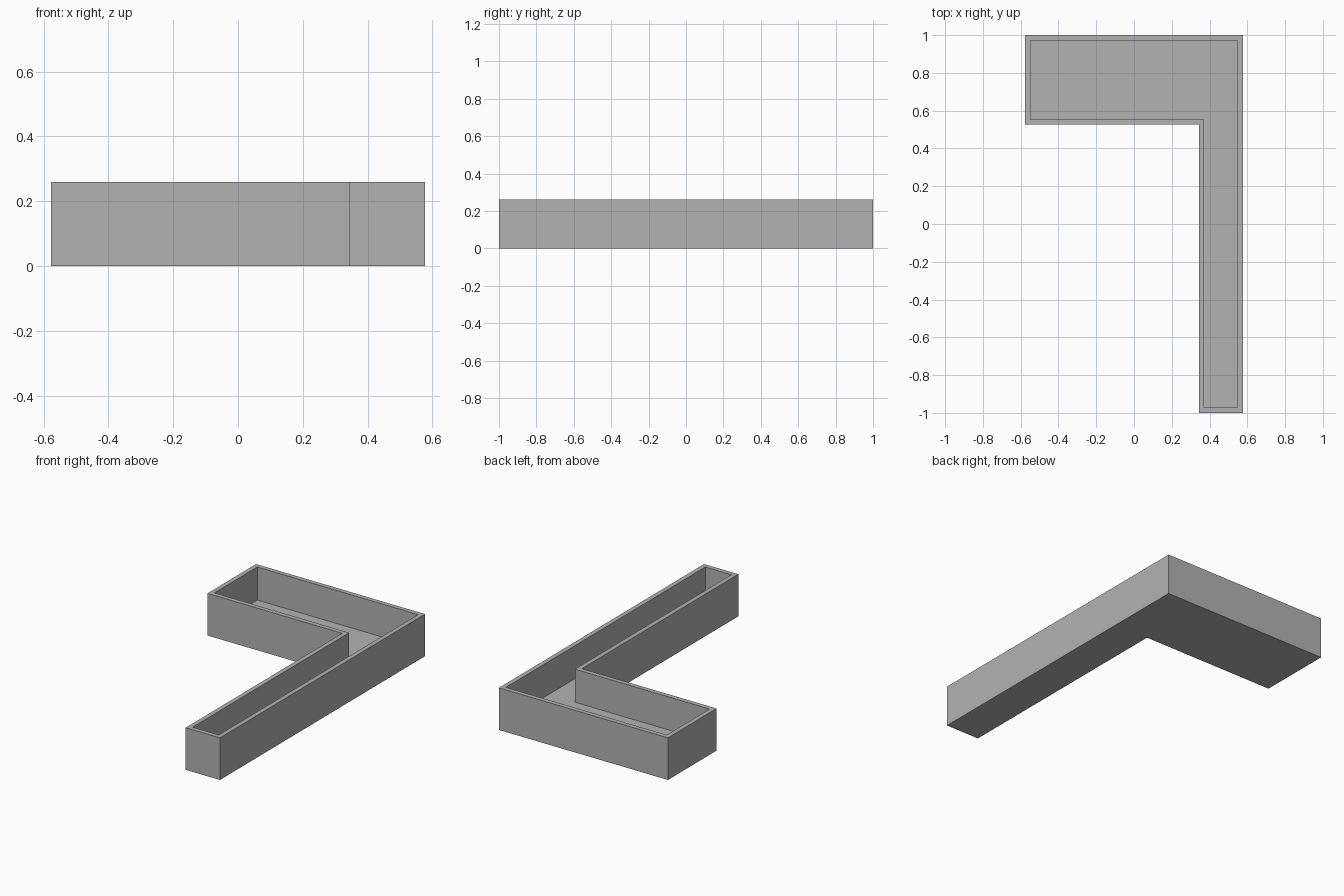
import bpy
import bmesh

# Remove the default cube
cube = bpy.data.objects.get("Cube")
if cube:
    bpy.data.objects.remove(cube, do_unlink=True)

HALF_X, HALF_Y = 0.577, 1.0
HEIGHT, WALL, FLOOR = 0.26, 0.028, 0.056
LEG_X, HEAD_Y = 0.343, 0.526   # inner bend of the L

grey = bpy.data.materials.new("plain_grey")
grey.use_nodes = True
colour = (0.45, 0.45, 0.45, 1)
grey.diffuse_color = colour
grey.node_tree.nodes["Principled BSDF"].inputs["Base Color"].default_value = colour


def l_outline(inset):
    """L-shaped outline, moved inwards by the inset."""
    x, y = HALF_X - inset, HALF_Y - inset
    bend_x, bend_y = LEG_X + inset, HEAD_Y + inset
    return [(bend_x, -y), (x, -y), (x, y), (-x, y), (-x, bend_y), (bend_x, bend_y)]


bm = bmesh.new()


def ring(inset, z):
    return [bm.verts.new((x, y, z)) for x, y in l_outline(inset)]


# Outer wall, rim and pocket wall as stacked rings, closed below and at the floor
rings = [ring(0, 0), ring(0, HEIGHT), ring(WALL, HEIGHT), ring(WALL, FLOOR)]
for low, high in zip(rings, rings[1:]):
    for i in range(len(low)):
        j = (i + 1) % len(low)
        bm.faces.new((low[i], low[j], high[j], high[i]))
bm.faces.new(rings[0][::-1])
bm.faces.new(rings[-1])
bmesh.ops.recalc_face_normals(bm, faces=bm.faces)

mesh = bpy.data.meshes.new("planter_tray")
bm.to_mesh(mesh)
bm.free()
mesh.materials.append(grey)
tray = bpy.data.objects.new("planter_tray", mesh)
bpy.context.collection.objects.link(tray)
